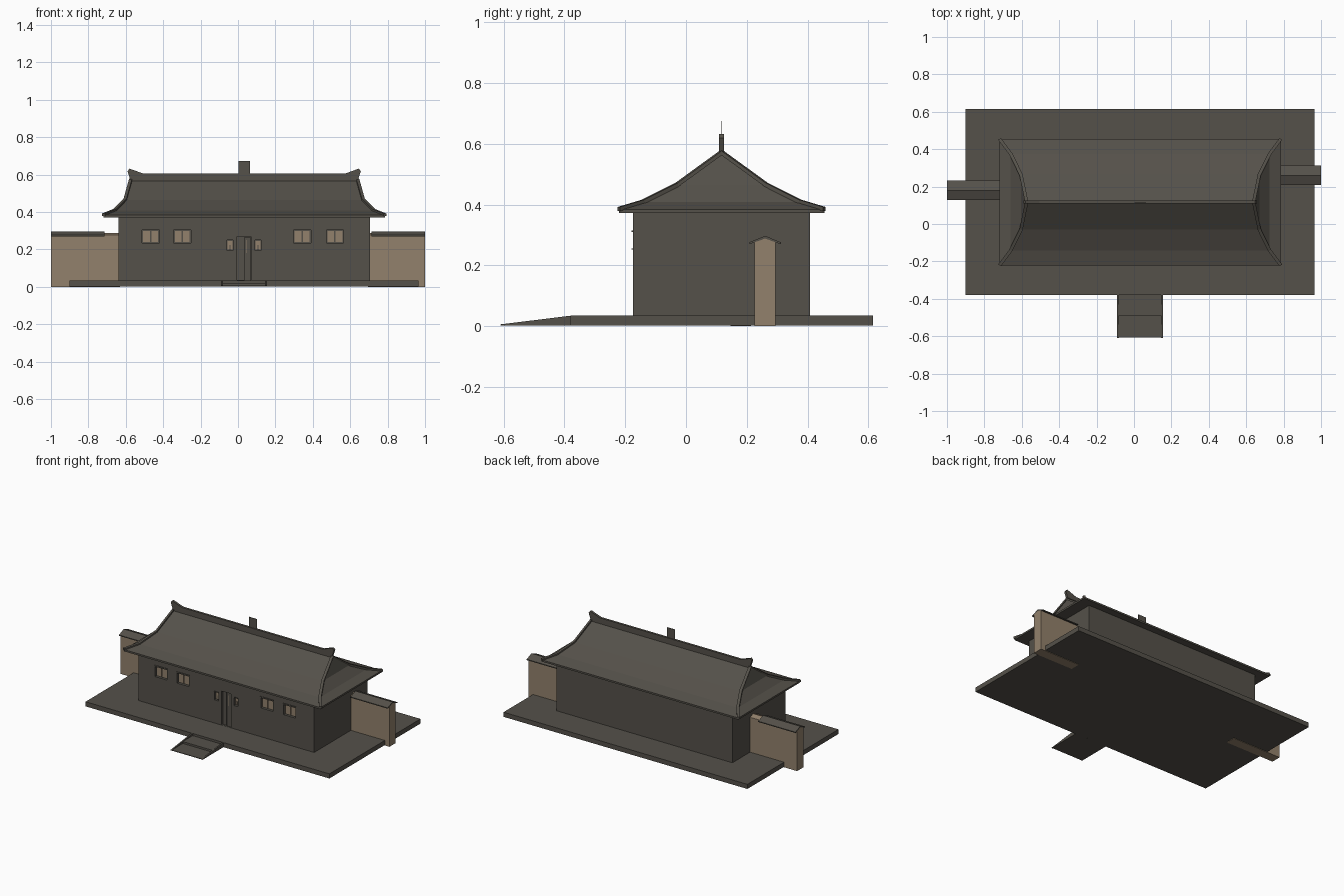
import bpy
import bmesh

old = bpy.data.objects.get("Cube")
if old:
    bpy.data.objects.remove(old, do_unlink=True)


def material(name, rgb):
    mat = bpy.data.materials.new(name)
    mat.use_nodes = True
    mat.diffuse_color = (*rgb, 1)
    mat.node_tree.nodes["Principled BSDF"].inputs["Base Color"].default_value = (*rgb, 1)
    return mat


DARK = material("dark grey", (0.09, 0.082, 0.068))
TAN = material("warm tan", (0.29, 0.22, 0.15))
CX, CY = 0.033, 0.117          # centre of the house
FRONT = -0.175                 # front wall plane


def finish(name, bm, mat):
    bmesh.ops.recalc_face_normals(bm, faces=bm.faces)
    mesh = bpy.data.meshes.new(name)
    bm.to_mesh(mesh)
    bm.free()
    mesh.materials.append(mat)
    obj = bpy.data.objects.new(name, mesh)
    bpy.context.collection.objects.link(obj)
    return obj


def skin(bm, rings, caps=True):
    """Join equal rings of points with quads and close the ends."""
    loops = [[bm.verts.new(p) for p in ring] for ring in rings]
    n = len(loops[0])
    for a, b in zip(loops, loops[1:]):
        for i in range(n):
            j = (i + 1) % n
            bm.faces.new((a[i], a[j], b[j], b[i]))
    if caps:
        bm.faces.new(loops[0])
        bm.faces.new(loops[-1])


def boxes(name, spans, mat):
    """One mesh of boxes, each given as x0, x1, y0, y1, z0, z1."""
    bm = bmesh.new()
    for x0, x1, y0, y1, z0, z1 in spans:
        skin(bm, [[(x0, y0, z), (x1, y0, z), (x1, y1, z), (x0, y1, z)] for z in (z0, z1)])
    return finish(name, bm, mat)


def extrude_x(name, profile, x0, x1, mat):
    bm = bmesh.new()
    skin(bm, [[(x, y, z) for y, z in profile] for x in (x0, x1)])
    return finish(name, bm, mat)


# Platform and house body
boxes("platform", [(-0.9, 0.965, -0.38, 0.615, 0.003, 0.035)], DARK)
body = boxes("house_body", [(-0.64, 0.705, FRONT, 0.407, 0.003, 0.38)], DARK)

# Recesses cut in the front wall for windows and door
wide = (-0.467, -0.298, 0.343, 0.518)
small = (-0.043, 0.107)
y_out, y_in = FRONT - 0.05, FRONT + 0.018
cuts = [(x - 0.046, x + 0.046, y_out, y_in, 0.234, 0.303) for x in wide]
cuts += [(x - 0.016, x + 0.016, y_out, y_in, 0.195, 0.25) for x in small]
cuts += [(-0.005, 0.07, y_out, y_in, 0.036, 0.27)]
cutter = boxes("opening_cutter", cuts, DARK)
cutter.hide_render = True
mod = body.modifiers.new("openings", "BOOLEAN")
mod.operation = "DIFFERENCE"
mod.solver = "EXACT"
mod.object = cutter
bpy.context.view_layer.objects.active = body
bpy.ops.object.modifier_apply(modifier=mod.name)
bpy.data.objects.remove(cutter, do_unlink=True)

# Window panes, lintels and lattice bars
panes, trim = [], []
for x in wide:
    for s in (-1, 1):
        panes.append((x + s * 0.022 - 0.018, x + s * 0.022 + 0.018,
                      y_in - 0.006, y_in + 0.002, 0.239, 0.298))
    trim.append((x - 0.05, x + 0.05, FRONT - 0.004, FRONT + 0.002, 0.309, 0.314))
for x in small:
    panes.append((x - 0.013, x + 0.013, y_in - 0.006, y_in + 0.002, 0.2, 0.246))
    trim.append((x - 0.002, x + 0.002, y_in - 0.01, y_in, 0.2, 0.225))
    trim.append((x - 0.016, x + 0.016, FRONT - 0.004, FRONT + 0.002, 0.252, 0.256))
boxes("window_panes", panes, TAN)
boxes("window_trim", trim, DARK)

# Door leaves and handle strip
boxes("door_leaves", [(-0.002, 0.028, y_in - 0.006, y_in + 0.002, 0.036, 0.266),
                      (0.034, 0.067, y_in - 0.01, y_in + 0.002, 0.036, 0.266)], DARK)
boxes("door_strip", [(0.045, 0.049, y_in - 0.013, y_in - 0.009, 0.18, 0.25)], TAN)

# Concave hipped roof: half length, half depth and height of each level
levels = [(0.752, 0.338, 0.372), (0.752, 0.338, 0.384), (0.692, 0.258, 0.408),
          (0.637, 0.147, 0.464), (0.607, 0.001, 0.57)]
bm = bmesh.new()
skin(bm, [[(CX + sx * hx, CY + sy * hy, z)
           for sx, sy in ((-1, -1), (1, -1), (1, 1), (-1, 1))] for hx, hy, z in levels])
finish("roof", bm, DARK)

# Raised ribs along the four hips
bm = bmesh.new()
for sx in (-1, 1):
    for sy in (-1, 1):
        rings = []
        for hx, hy, z in levels[1:]:
            x, y = CX + sx * hx, CY + sy * hy
            dx, dy = 0.008 * sx, -0.004 * sy
            rings.append([(x - dx, y - dy, z - 0.006), (x + dx, y + dy, z - 0.006),
                          (x + dx, y + dy, z + 0.008), (x - dx, y - dy, z + 0.008)])
        skin(bm, rings)
finish("hip_ribs", bm, DARK)

# Ridge beam with upturned ends
half = [(0.604, 0.56), (0.624, 0.618), (0.613, 0.632), (0.538, 0.605)]
outline = half + [(-x, z) for x, z in reversed(half)]
bm = bmesh.new()
skin(bm, [[(CX + x, CY + w, z) for x, z in outline] for w in (-0.008, 0.008)])
finish("roof_ridge", bm, DARK)
boxes("ridge_plate", [(0.002, 0.064, CY - 0.001, CY + 0.001, 0.6, 0.674)], DARK)

# Garden walls with gabled caps on both sides
for side, y, x0, x1, c0, c1 in (("right", 0.18, -1, -0.63, -1, -0.715),
                                ("left", 0.26, 0.695, 1, 0.715, 1)):
    extrude_x(side + "_wall", [(y - 0.034, 0), (y + 0.034, 0), (y + 0.034, 0.276),
                               (y, 0.288), (y - 0.034, 0.276)], x0, x1, TAN)
    extrude_x(side + "_wall_cap", [(y - 0.052, 0.27), (y, 0.286), (y + 0.052, 0.27),
                                   (y + 0.052, 0.276), (y, 0.297), (y - 0.052, 0.276)],
              c0, c1, DARK)

# Entrance steps between sloping cheeks
for name, x0, x1 in (("right_step_cheek", -0.09, -0.08), ("left_step_cheek", 0.145, 0.155)):
    extrude_x(name, [(-0.61, 0.003), (-0.375, 0.003), (-0.375, 0.035), (-0.61, 0.006)],
              x0, x1, DARK)
boxes("entrance_steps", [(-0.081, 0.146, -0.608, -0.375, 0.003, 0.007),
                         (-0.081, 0.146, -0.488, -0.375, 0.004, 0.02)], DARK)
